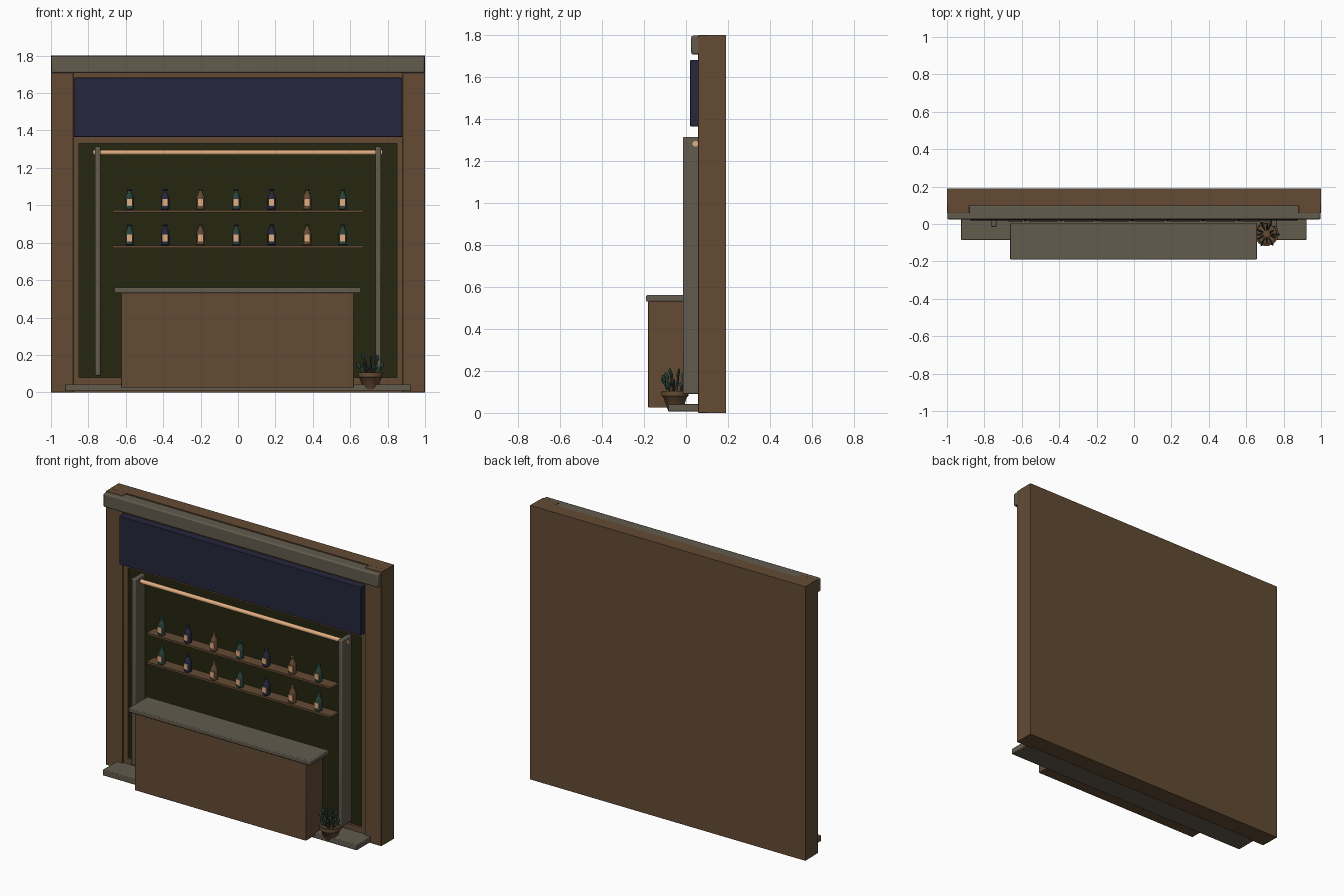
import bpy, math, random
from mathutils import Vector

cube = bpy.data.objects.get("Cube")
if cube:
    bpy.data.objects.remove(cube, do_unlink=True)
random.seed(4)


def material(name, rgb):
    m = bpy.data.materials.new(name)
    m.use_nodes = True
    m.diffuse_color = (*rgb, 1)
    m.node_tree.nodes["Principled BSDF"].inputs["Base Color"].default_value = (*rgb, 1)
    return m


BROWN = material("warm brown wood", (0.125, 0.070, 0.034))
GREY = material("stone grey", (0.122, 0.105, 0.076))
NAVY = material("navy", (0.019, 0.020, 0.048))
OLIVE = material("dark olive", (0.018, 0.019, 0.005))
PEACH = material("pale peach", (0.75, 0.42, 0.22))
TEAL = material("bottle green", (0.021, 0.054, 0.042))


def finish(ob, name, mat, angle=40):
    ob.name = name
    ob.data.materials.append(mat)
    bpy.ops.object.shade_smooth_by_angle(angle=math.radians(angle))
    return ob


def box(name, x, y, z, mat, bevel=0.0):
    """Box from (min, max) ranges on each axis."""
    lo, hi = Vector((x[0], y[0], z[0])), Vector((x[1], y[1], z[1]))
    bpy.ops.mesh.primitive_cube_add(size=1, location=(lo + hi) / 2)
    ob = bpy.context.object
    ob.scale = hi - lo
    bpy.ops.object.transform_apply(location=False, rotation=False, scale=True)
    finish(ob, name, mat)
    if bevel:
        mod = ob.modifiers.new("soft edges", "BEVEL")
        mod.width, mod.segments = bevel, 2
    return ob


def lathe(name, profile, loc, mat, sides=12):
    """Closed turned shape from (radius, height) pairs."""
    verts, faces = [], []
    for r, h in profile:
        for i in range(sides):
            a = math.tau * i / sides
            verts.append((r * math.cos(a), r * math.sin(a), h))
    for k in range(len(profile) - 1):
        for i in range(sides):
            j = (i + 1) % sides
            a, b = k * sides, (k + 1) * sides
            faces.append((a + i, a + j, b + j, b + i))
    faces.append(tuple(reversed(range(sides))))
    faces.append(tuple(range(len(verts) - sides, len(verts))))
    me = bpy.data.meshes.new(name)
    me.from_pydata(verts, [], faces)
    ob = bpy.data.objects.new(name, me)
    bpy.context.collection.objects.link(ob)
    bpy.ops.object.select_all(action="DESELECT")
    bpy.context.view_layer.objects.active = ob
    ob.select_set(True)
    ob.location = loc
    return finish(ob, name, mat)


def rod(name, a, b, radius, mat, sides=16):
    a, b = Vector(a), Vector(b)
    bpy.ops.mesh.primitive_cylinder_add(vertices=sides, radius=radius,
                                        depth=(b - a).length, location=(a + b) / 2)
    ob = bpy.context.object
    ob.rotation_euler = (b - a).to_track_quat("Z", "Y").to_euler()
    return finish(ob, name, mat)


# Wall, pillars and header
box("back_wall", (-1, 1), (0.10, 0.19), (0, 1.8), BROWN)
for side, s in (("left", 1), ("right", -1)):
    box(side + "_pillar", sorted((s * 0.88, s)), (0.058, 0.102), (0, 1.8), BROWN, 0.003)
    box(side + "_frame_stile", sorted((s * 0.85, s * 0.882)), (0.07, 0.102), (0.04, 1.37), BROWN)
    box(side + "_post", sorted((s * 0.735, s * 0.765)), (-0.015, 0.09), (0.09, 1.315), GREY, 0.006)
box("header_beam", (-0.998, 0.998), (0.025, 0.10), (1.708, 1.797), GREY, 0.008)
box("frame_top_rail", (-0.88, 0.88), (0.07, 0.102), (1.33, 1.71), BROWN)
box("frame_bottom_rail", (-0.88, 0.88), (0.07, 0.102), (0, 0.078), BROWN)
box("sign_panel", (-0.878, 0.878), (0.02, 0.075), (1.365, 1.682), NAVY, 0.003)
box("back_panel", (-0.85, 0.85), (0.085, 0.102), (0.075, 1.332), OLIVE)

# Light rail between the posts
rod("light_rail", (-0.775, 0.045, 1.282), (0.772, 0.045, 1.282), 0.014, PEACH)

# Step and counter
box("front_step", (-0.925, 0.922), (-0.085, 0.075), (0.006, 0.043), GREY, 0.004)
box("counter_body", (-0.625, 0.62), (-0.18, -0.005), (0.025, 0.532), BROWN, 0.003)
box("counter_top", (-0.662, 0.657), (-0.19, 0.005), (0.531, 0.561), GREY, 0.005)

# Shelves with bottles and labels
BOTTLE = [(0.018, 0), (0.023, 0.005), (0.023, 0.06), (0.019, 0.078),
          (0.011, 0.09), (0.010, 0.104), (0.013, 0.106), (0.012, 0.113)]
for row, top in (("lower", 0.785), ("upper", 0.975)):
    box(row + "_shelf", (-0.67, 0.67), (0.01, 0.09), (top - 0.014, top), BROWN)
    for i in range(7):
        x = -0.58 + i * 0.19
        mat = (TEAL, NAVY, BROWN)[i % 3]
        lathe(f"{row}_bottle_{i + 1}", BOTTLE, (x, 0.038, top), mat)
        box(f"{row}_label_{i + 1}", (x - 0.016, x + 0.016), (0.012, 0.019),
            (top + 0.022, top + 0.058), PEACH)

# Potted plant
POT = [(0.036, 0), (0.058, 0.06), (0.066, 0.066), (0.066, 0.09), (0.056, 0.09), (0.054, 0.078)]
px, py = 0.708, -0.052
lathe("plant_pot", POT, (px, py, 0.015), BROWN, 14)
for i in range(12):
    a = math.tau * i / 12 + random.uniform(-0.15, 0.15)
    reach = (0.068, 0.04)[i % 2] + random.uniform(-0.008, 0.008)
    height = (0.15, 0.185)[i % 2] + random.uniform(-0.015, 0.015)
    foot = Vector((px + 0.02 * math.cos(a), py + 0.02 * math.sin(a), 0.09))
    tip = Vector((px + reach * math.cos(a), py + reach * math.sin(a), height))
    rod(f"plant_stem_{i + 1}", foot, tip, 0.003, BROWN, 6)
    for part, t in (("tip", 1.0), ("side", 0.55)):
        bpy.ops.mesh.primitive_uv_sphere_add(segments=8, ring_count=6, radius=1,
                                             location=foot.lerp(tip, t))
        leaf = bpy.context.object
        leaf.scale = (0.010, 0.006, 0.018)
        leaf.rotation_euler = (0, 0.35, a)
        finish(leaf, f"plant_{part}_leaf_{i + 1}", TEAL)
